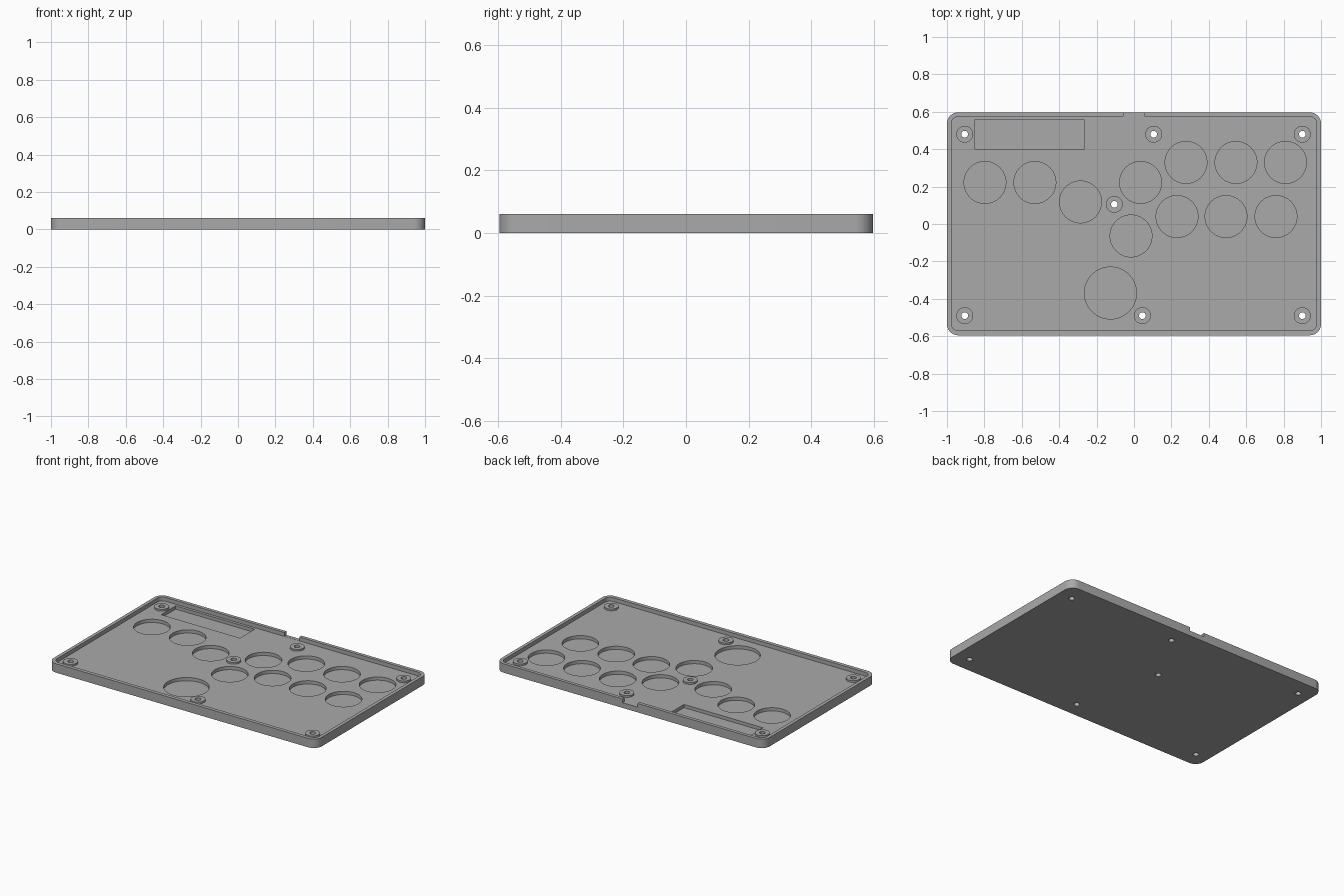
import bpy, bmesh, math

HEIGHT, FLOOR, WELL_FLOOR, BOSS_TOP = 0.06, 0.034, 0.012, 0.046

cube = bpy.data.objects.get("Cube")
if cube:
    bpy.data.objects.remove(cube)

grey = bpy.data.materials.new("mid_grey")
grey.use_nodes = True
grey.diffuse_color = (0.4, 0.4, 0.4, 1)
grey.node_tree.nodes["Principled BSDF"].inputs["Base Color"].default_value = (0.4, 0.4, 0.4, 1)


def circle(x, y, r, n=64):
    return [(x + r * math.cos(math.tau * i / n), y + r * math.sin(math.tau * i / n)) for i in range(n)]


def rounded_rect(x0, y0, x1, y1, r, n=10):
    corners = [(x1 - r, y1 - r), (x0 + r, y1 - r), (x0 + r, y0 + r), (x1 - r, y0 + r)]
    return [(cx + r * math.cos(math.pi / 2 * (k + i / n)), cy + r * math.sin(math.pi / 2 * (k + i / n)))
            for k, (cx, cy) in enumerate(corners) for i in range(n + 1)]


def rect(x0, y0, x1, y1):
    return [(x0, y0), (x1, y0), (x1, y1), (x0, y1)]


def prisms(name, outlines, z0, z1):
    """Extrude each outline from z0 to z1 into one object."""
    bm = bmesh.new()
    for outline in outlines:
        face = bm.faces.new([bm.verts.new((x, y, z0)) for x, y in outline])
        top = bmesh.ops.extrude_face_region(bm, geom=[face])["geom"]
        bmesh.ops.translate(bm, vec=(0, 0, z1 - z0),
                            verts=[v for v in top if isinstance(v, bmesh.types.BMVert)])
    bmesh.ops.recalc_face_normals(bm, faces=bm.faces)
    mesh = bpy.data.meshes.new(name)
    bm.to_mesh(mesh)
    bm.free()
    mesh.materials.append(grey)
    obj = bpy.data.objects.new(name, mesh)
    bpy.context.collection.objects.link(obj)
    return obj


def combine(target, tool, operation):
    """Apply a boolean and remove the tool object."""
    mod = target.modifiers.new("boolean", 'BOOLEAN')
    mod.operation, mod.object, mod.solver = operation, tool, 'EXACT'
    bpy.context.view_layer.objects.active = target
    bpy.ops.object.modifier_apply(modifier=mod.name)
    bpy.data.objects.remove(tool)


buttons = [(-.797, .222), (-.53, .222), (-.286, .118), (.035, .222), (.278, .329), (.545, .329),
           (.81, .329), (-.016, -.064), (.23, .04), (.492, .04), (.759, .04)]
screws = [(-.905, .48), (.105, .48), (.9, .48), (-.105, .105), (-.905, -.49), (.045, -.49), (.9, -.49)]

# Tray with raised rim
tray = prisms("case_tray", [rounded_rect(-1, -.595, 1, .597, .06)], 0, HEIGHT)
combine(tray, prisms("cavity", [rounded_rect(-.977, -.57, .977, .574, .037)], FLOOR, 0.1), 'DIFFERENCE')

# Button wells and board pocket
wells = [circle(x, y, .112) for x, y in buttons] + [circle(-.126, -.369, .139)]
combine(tray, prisms("wells", wells, WELL_FLOOR, 0.1), 'DIFFERENCE')
combine(tray, prisms("pocket", [rect(-.853, .4, -.265, .555)], WELL_FLOOR, 0.1), 'DIFFERENCE')

# Cable notch in the back rim
combine(tray, prisms("notch", [rect(-.057, .56, .055, .65)], FLOOR + .001, 0.1), 'DIFFERENCE')

# Screw bosses with through holes
combine(tray, prisms("bosses", [circle(x, y, .045, 40) for x, y in screws], FLOOR - .01, BOSS_TOP), 'UNION')
combine(tray, prisms("screw_holes", [circle(x, y, .018, 32) for x, y in screws], -0.1, 0.1), 'DIFFERENCE')

# Smooth the round walls, keep the rims sharp
bpy.ops.object.select_all(action='DESELECT')
tray.select_set(True)
bpy.context.view_layer.objects.active = tray
bpy.ops.object.shade_smooth_by_angle(angle=math.radians(30))
